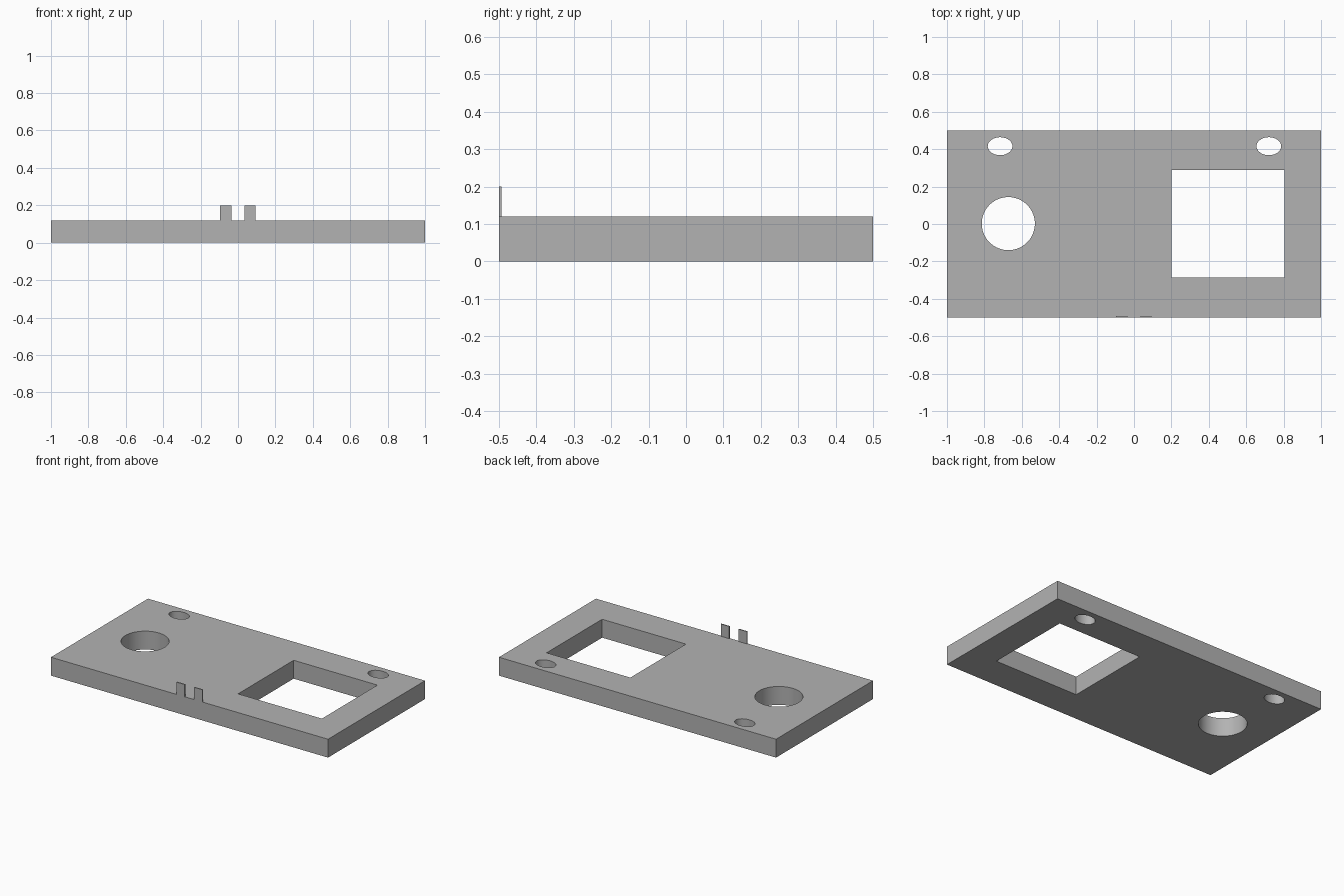
import bpy
import math

PLATE_TOP = 0.12

cube = bpy.data.objects.get("Cube")
if cube:
    bpy.data.objects.remove(cube, do_unlink=True)

# Single plain grey
grey = bpy.data.materials.new("plain_grey")
grey.use_nodes = True
colour = (0.45, 0.45, 0.45, 1)
grey.diffuse_color = colour
grey.node_tree.nodes["Principled BSDF"].inputs["Base Color"].default_value = colour


def box(name, low, high):
    """Box between two opposite corners."""
    centre = [(a + b) / 2 for a, b in zip(low, high)]
    bpy.ops.mesh.primitive_cube_add(size=1, location=centre)
    obj = bpy.context.object
    obj.name = name
    obj.scale = [b - a for a, b in zip(low, high)]
    bpy.ops.object.transform_apply(location=False, rotation=False, scale=True)
    obj.data.materials.append(grey)
    return obj


def round_cutter(name, x, y, rx, ry):
    """Upright elliptical cutter, taller than the plate."""
    bpy.ops.mesh.primitive_cylinder_add(vertices=64, radius=1, depth=1,
                                        location=(x, y, PLATE_TOP / 2))
    obj = bpy.context.object
    obj.name = name
    obj.scale = (rx, ry, 1)
    bpy.ops.object.transform_apply(location=False, rotation=False, scale=True)
    obj.data.materials.append(grey)
    return obj


# Base plate
plate = box("base_plate", (-1, -0.5, 0), (1, 0.5, PLATE_TOP))

# Openings: rectangular window, large round hole, two oval mounting holes
cutters = [
    box("window_cutter", (0.2, -0.285, -0.5), (0.805, 0.288, 0.5)),
    round_cutter("round_hole_cutter", -0.672, 0.002, 0.142, 0.142),
    round_cutter("right_oval_cutter", -0.716, 0.416, 0.066, 0.048),
    round_cutter("left_oval_cutter", 0.721, 0.416, 0.066, 0.048),
]
bpy.context.view_layer.objects.active = plate
for cutter in cutters:
    cut = plate.modifiers.new(cutter.name, 'BOOLEAN')
    cut.operation = 'DIFFERENCE'
    cut.solver = 'EXACT'
    cut.object = cutter
    bpy.ops.object.modifier_apply(modifier=cut.name)
for cutter in cutters:
    bpy.data.objects.remove(cutter, do_unlink=True)

# Smooth hole walls, crisp edges
bpy.ops.object.select_all(action='DESELECT')
plate.select_set(True)
bpy.context.view_layer.objects.active = plate
bpy.ops.object.shade_smooth_by_angle(angle=math.radians(30))

# Two thin upright tabs on the front edge
for name, x in (("right_tab", -0.095), ("left_tab", 0.034)):
    box(name, (x, -0.5, PLATE_TOP), (x + 0.06, -0.493, 0.2))
